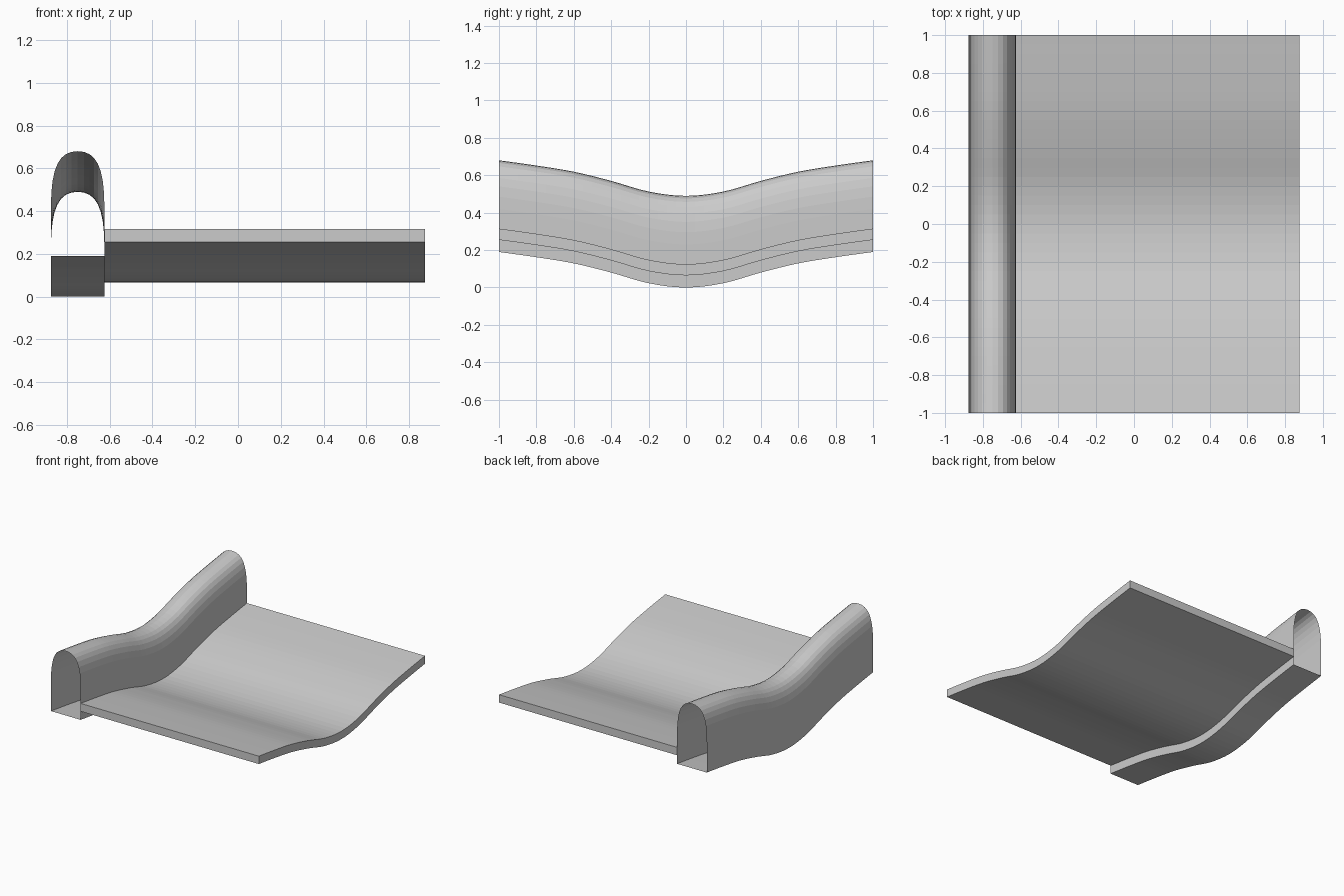
import bpy, bmesh
from mathutils import Vector
from mathutils.geometry import interpolate_bezier

if "Cube" in bpy.data.objects:
    bpy.data.objects.remove(bpy.data.objects["Cube"])

# Sagging path along y: heights every 0.2 from the centre outwards
half = [0.0, 0.023, 0.08, 0.129, 0.162, 0.19]
STEPS = 4


def catmull(a, b, c, d, t):
    return 0.5 * (2 * b + (c - a) * t + (2 * a - 5 * b + 4 * c - d) * t ** 2
                  + (3 * b - a - 3 * c + d) * t ** 3)


ext = [half[1]] + half + [2 * half[-1] - half[-2]]
side = []
for i in range(5):
    for s in range(STEPS):
        t = s / STEPS
        side.append(((i + t) * 0.2, catmull(*ext[i:i + 4], t)))
side.append((1.0, half[-1]))
path = [(-y, z) for y, z in reversed(side[1:])] + side


def sweep(name, profile, closed=True, caps=False):
    """Sweep an x/z profile (counter-clockwise from the front) along the path."""
    bm = bmesh.new()
    rings = [[bm.verts.new((x, y, z + dz)) for x, z in profile] for y, dz in path]
    n = len(profile)
    for a, b in zip(rings, rings[1:]):
        for i in range(n if closed else n - 1):
            j = (i + 1) % n
            bm.faces.new((a[i], a[j], b[j], b[i]))
    if caps:
        bm.faces.new(rings[0])
        bm.faces.new(rings[-1][::-1])
    me = bpy.data.meshes.new(name)
    bm.normal_update()
    bm.to_mesh(me)
    bm.free()
    ob = bpy.data.objects.new(name, me)
    bpy.context.collection.objects.link(ob)
    return ob


# Hollow rounded barrier, open at both ends
cx, w, top = -0.75, 0.125, 0.49
arc = interpolate_bezier(Vector((w, 0.23)), Vector((w, 0.42)),
                         Vector((0.085, top)), Vector((0, top)), 9)
right = [(p.x, p.y) for p in arc]
left = [(-x, z) for x, z in reversed(right[:-1])]
barrier = [(cx + x, z) for x, z in [(-w, 0), (w, 0)] + right + left]
sweep("barrier", barrier)

# Road slab, its inner edge meeting the barrier wall
slab = [(-0.625, 0.065), (0.875, 0.065), (0.875, 0.125), (-0.625, 0.125)]
sweep("road_slab", slab, closed=False, caps=True)
